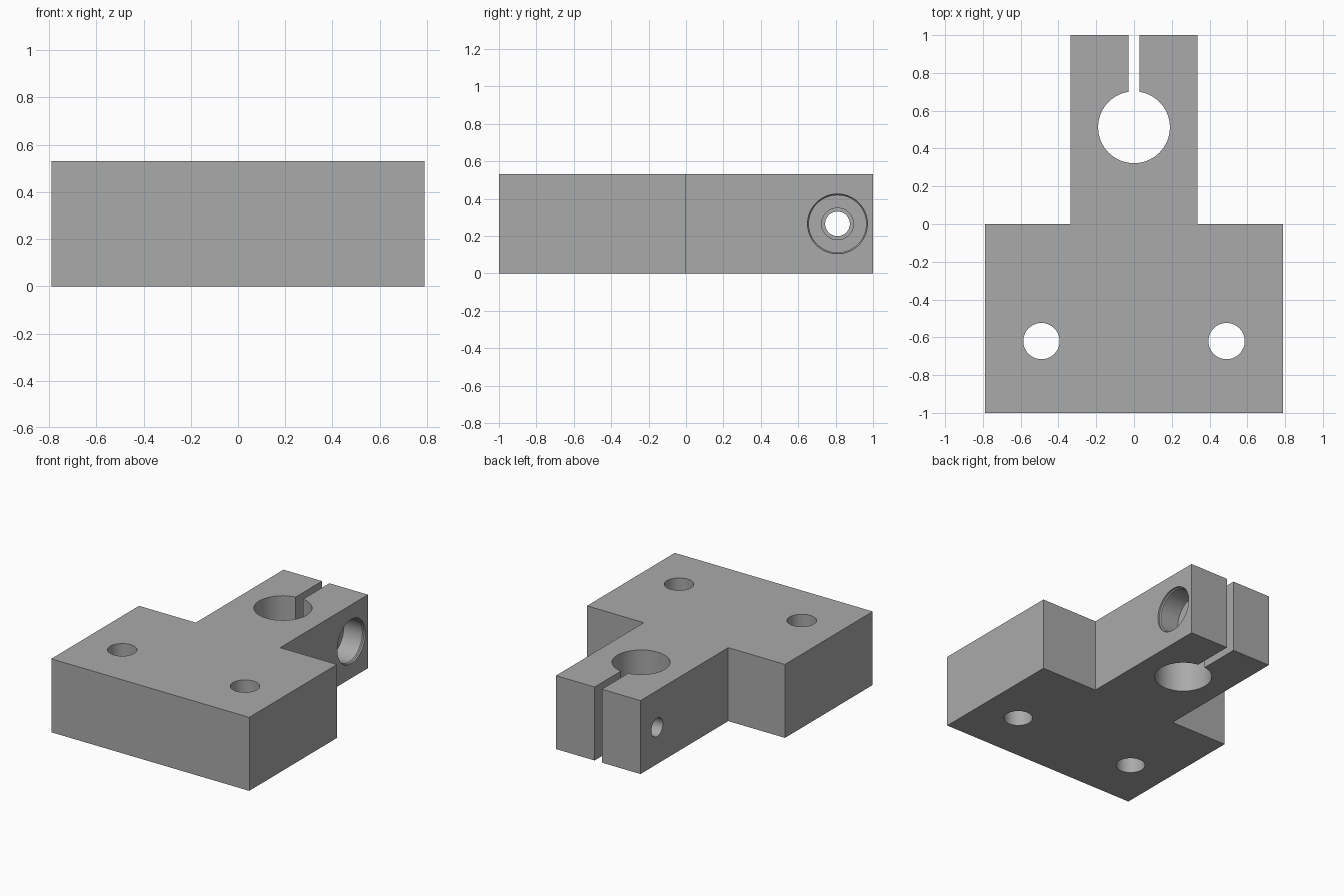
import bpy, bmesh, math
from mathutils import Matrix

old = bpy.data.objects.get("Cube")
if old:
    bpy.data.objects.remove(old, do_unlink=True)

H = 0.53          # block height
SCREW_Y, SCREW_Z = 0.81, H / 2

grey = bpy.data.materials.new("machined grey")
grey.use_nodes = True
colour = (0.4, 0.4, 0.4, 1)
grey.diffuse_color = colour
grey.node_tree.nodes["Principled BSDF"].inputs["Base Color"].default_value = colour


def finish(name, bm):
    mesh = bpy.data.meshes.new(name)
    bmesh.ops.recalc_face_normals(bm, faces=bm.faces[:])
    bm.to_mesh(mesh)
    bm.free()
    obj = bpy.data.objects.new(name, mesh)
    bpy.context.collection.objects.link(obj)
    mesh.materials.append(grey)
    return obj


def prism(name, outline, z0, z1):
    bm = bmesh.new()
    face = bm.faces.new([bm.verts.new((x, y, z0)) for x, y in outline])
    top = bmesh.ops.extrude_face_region(bm, geom=[face])["geom"]
    verts = [v for v in top if isinstance(v, bmesh.types.BMVert)]
    bmesh.ops.translate(bm, verts=verts, vec=(0, 0, z1 - z0))
    return finish(name, bm)


def vertical_hole(name, x, y, r):
    bm = bmesh.new()
    bmesh.ops.create_cone(bm, cap_ends=True, segments=64, radius1=r, radius2=r,
                          depth=H + 0.2, matrix=Matrix.Translation((x, y, H / 2)))
    return finish(name, bm)


def screw_hole(name, steps):
    """Stepped round cutter along x from (x, radius) pairs."""
    bm = bmesh.new()
    n = 64
    rings = [[bm.verts.new((x, SCREW_Y + r * math.cos(2 * math.pi * i / n),
                            SCREW_Z + r * math.sin(2 * math.pi * i / n)))
              for i in range(n)] for x, r in steps]
    for a, b in zip(rings, rings[1:]):
        for i in range(n):
            j = (i + 1) % n
            bm.faces.new((a[i], a[j], b[j], b[i]))
    bm.faces.new(rings[0])
    bm.faces.new(rings[-1])
    return finish(name, bm)


# T-shaped block: wide base with a narrow clamp arm at the back
half = [(0.79, -1), (0.79, 0), (0.337, 0), (0.337, 1)]
block = prism("clamp_block", half + [(-x, y) for x, y in reversed(half)], 0, H)

# Cutters: mounting holes, rod bore, clamp slot and counterbored screw hole
cutters = [vertical_hole(f"{side}_mounting_hole", x, -0.62, 0.096)
           for side, x in (("left", 0.49), ("right", -0.49))]
cutters.append(vertical_hole("rod_bore", 0, 0.512, 0.19))
cutters.append(prism("clamp_slot", [(-0.029, 0.55), (0.029, 0.55),
                                    (0.029, 1.1), (-0.029, 1.1)], -0.1, H + 0.1))
cutters.append(screw_hole("clamp_screw_hole", [
    (0.40, 0.16), (0.325, 0.16), (0.318, 0.153), (0.17, 0.153),
    (0.17, 0.085), (0.0, 0.085), (0.0, 0.066), (-0.40, 0.066)]))

bpy.context.view_layer.objects.active = block
for cutter in cutters:
    mod = block.modifiers.new(cutter.name, 'BOOLEAN')
    mod.operation = 'DIFFERENCE'
    mod.solver = 'EXACT'
    mod.object = cutter
    bpy.ops.object.modifier_apply(modifier=mod.name)
    bpy.data.objects.remove(cutter, do_unlink=True)

# Smooth hole walls, sharp machined edges
bpy.ops.object.select_all(action='DESELECT')
block.select_set(True)
bpy.ops.object.shade_smooth_by_angle(angle=math.radians(30))
